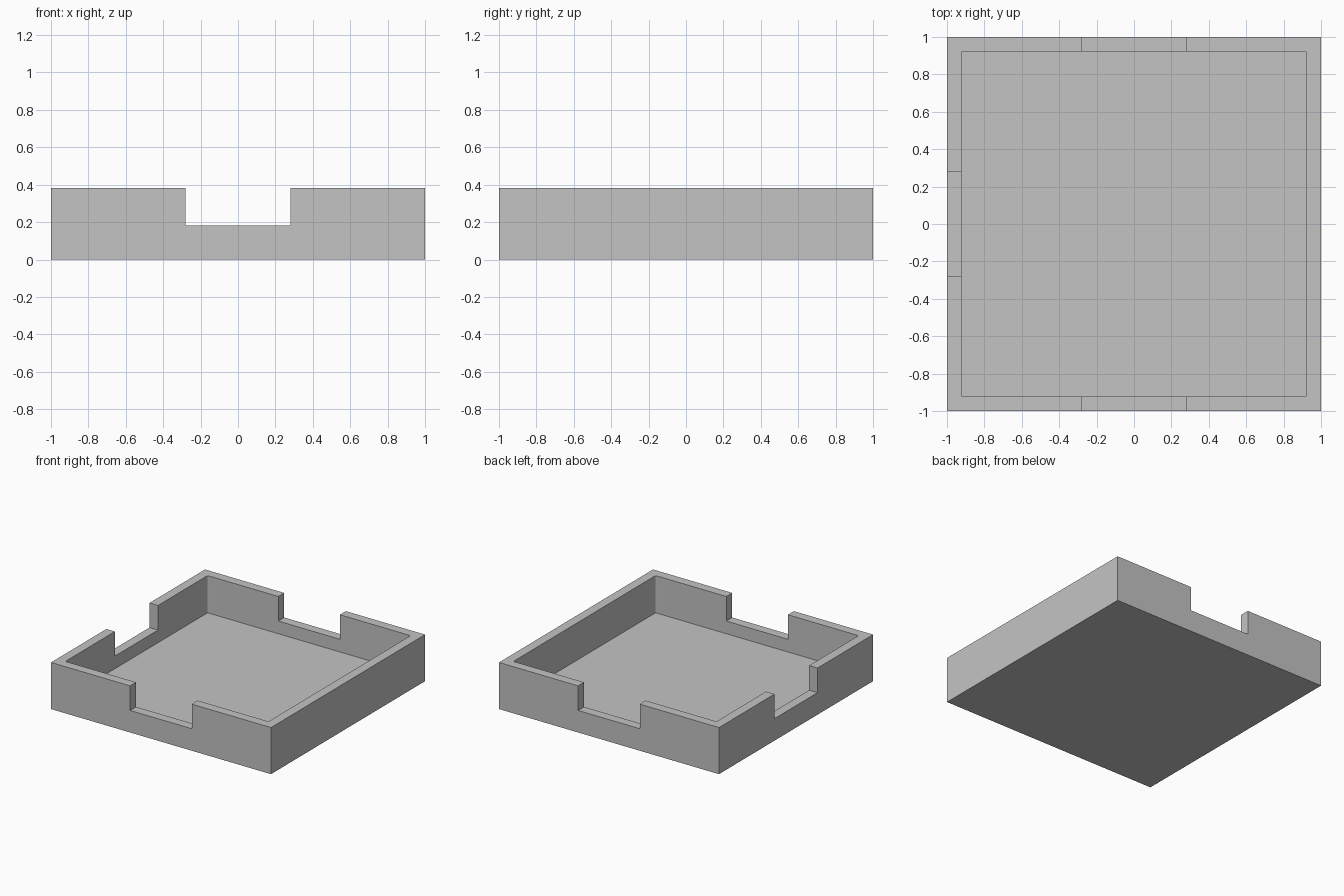
import bpy
import bmesh

cube = bpy.data.objects.get("Cube")
if cube:
    bpy.data.objects.remove(cube, do_unlink=True)

HEIGHT = 0.383
WALL = 0.077
NOTCH_WIDTH = 0.56
NOTCH_Z = 0.181

grey = bpy.data.materials.new("light grey")
grey.use_nodes = True
colour = (0.55, 0.55, 0.55, 1)
grey.diffuse_color = colour
grey.node_tree.nodes["Principled BSDF"].inputs["Base Color"].default_value = colour


def box(name, low, high, corner=0):
    """Box between two corners, with optional rounding of its upright edges."""
    bm = bmesh.new()
    bmesh.ops.create_cube(bm, size=1)
    for v in bm.verts:
        v.co = [low[i] if v.co[i] < 0 else high[i] for i in range(3)]
    if corner:
        upright = [e for e in bm.edges
                   if abs(e.verts[0].co.z - e.verts[1].co.z) > 0.01]
        bmesh.ops.bevel(bm, geom=upright, offset=corner, segments=3,
                        profile=0.5, affect='EDGES')
    mesh = bpy.data.meshes.new(name)
    bm.to_mesh(mesh)
    bm.free()
    mesh.materials.append(grey)
    obj = bpy.data.objects.new(name, mesh)
    bpy.context.scene.collection.objects.link(obj)
    return obj


# Solid block that becomes the open tray
tray = box("tray", (-1, -1, 0), (1, 1, HEIGHT))

# Pocket above the floor, with slightly rounded inner corners
inner = 1 - WALL
half = NOTCH_WIDTH / 2
cutters = [
    box("pocket_cutter", (-inner, -inner, WALL), (inner, inner, 1), 0.01),
    # Notches through the front and back walls
    box("front_back_notch_cutter", (-half, -2, NOTCH_Z), (half, 2, 1)),
    # Notch through the -x wall only
    box("side_notch_cutter", (-2, -half, NOTCH_Z), (0, half, 1)),
]

for cutter in cutters:
    cutter.hide_render = True
    cutter.hide_viewport = True
    cutter.display_type = 'WIRE'
    cut = tray.modifiers.new(cutter.name, 'BOOLEAN')
    cut.operation = 'DIFFERENCE'
    cut.solver = 'EXACT'
    cut.object = cutter
